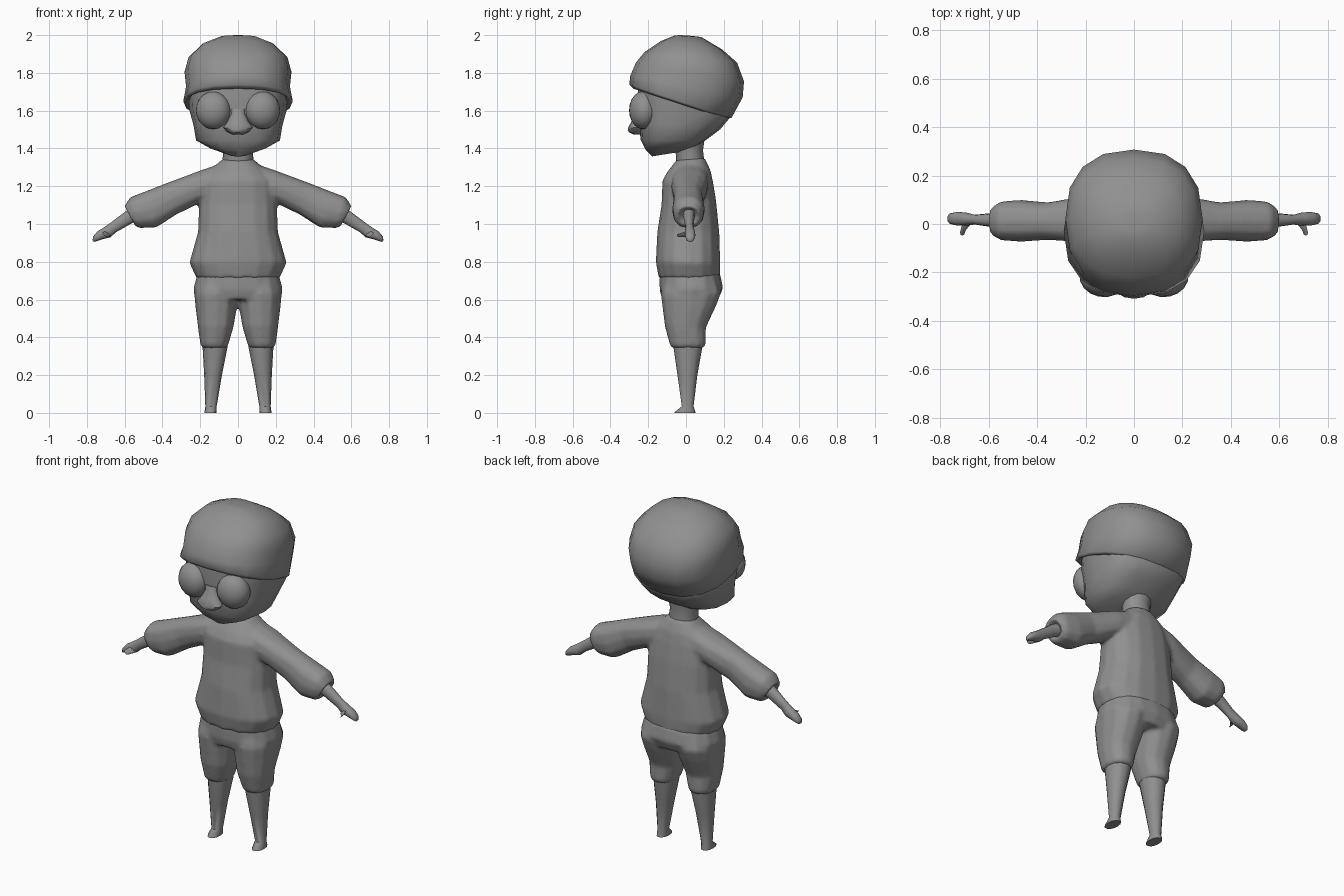
import bpy, bmesh
from math import cos, sin, pi, radians

grey = bpy.data.materials.new("dark_grey")
grey.diffuse_color = (.28, .28, .28, 1)


def finish(ob, name, mirror=False, angle=50):
    ob.name = name
    bpy.ops.object.select_all(action='DESELECT')
    ob.select_set(True)
    bpy.context.view_layer.objects.active = ob
    ob.data.materials.clear()
    ob.data.materials.append(grey)
    if mirror:
        ob.modifiers.new("Mirror", 'MIRROR').use_mirror_merge = False
        bpy.ops.object.modifier_apply(modifier="Mirror")
    bpy.ops.object.shade_smooth_by_angle(angle=radians(angle))
    return ob


def loft(name, rings, plane='yz', n=16, p=2.4, mirror=False, angle=50):
    """Skin superellipse rings. Ring: end a (2), end b (2), half width, sideways offset."""
    bm = bmesh.new()
    loops = []
    for a0, a1, b0, b1, hw, off in rings:
        loop = []
        for i in range(n):
            t = 2 * pi * i / n
            c, s = cos(t), sin(t)
            u = abs(c) ** (2 / p) * (1 if c > 0 else -1)
            v = abs(s) ** (2 / p) * (1 if s > 0 else -1)
            q0 = (a0 + b0) / 2 + u * (a0 - b0) / 2
            q1 = (a1 + b1) / 2 + u * (a1 - b1) / 2
            side = off + v * hw
            loop.append(bm.verts.new((side, q0, q1) if plane == 'yz' else (q0, side, q1)))
        loops.append(loop)
    for l0, l1 in zip(loops, loops[1:]):
        for i in range(n):
            j = (i + 1) % n
            bm.faces.new((l0[i], l0[j], l1[j], l1[i]))
    bm.faces.new(loops[0])
    bm.faces.new(loops[-1])
    bmesh.ops.recalc_face_normals(bm, faces=bm.faces)
    me = bpy.data.meshes.new(name)
    bm.to_mesh(me)
    bm.free()
    ob = bpy.data.objects.new(name, me)
    bpy.context.collection.objects.link(ob)
    return finish(ob, name, mirror, angle)


def blend(name, main, other, voxel=.011, rounds=6):
    """Fuse two overlapping parts into one softly blended garment."""
    bpy.ops.object.select_all(action='DESELECT')
    main.select_set(True)
    other.select_set(True)
    bpy.context.view_layer.objects.active = main
    bpy.ops.object.join()
    main.modifiers.clear()
    rm = main.modifiers.new("Remesh", 'REMESH')
    rm.mode = 'VOXEL'
    rm.voxel_size = voxel
    sm = main.modifiers.new("Smooth", 'SMOOTH')
    sm.factor = .5
    sm.iterations = rounds
    for m in ("Remesh", "Smooth"):
        bpy.ops.object.modifier_apply(modifier=m)
    return finish(main, name, angle=70)


# Hat, tilted back, with a turned-in rim
loft("hat", [
    (-.25, 1.735, .20, 1.585, .25, 0),
    (-.28, 1.717, .20, 1.56, .278, 0),
    (-.30, 1.738, .24, 1.56, .29, 0),
    (-.295, 1.785, .30, 1.67, .275, 0),
    (-.265, 1.855, .307, 1.755, .283, 0),
    (-.22, 1.91, .27, 1.855, .262, 0),
    (-.13, 1.97, .19, 1.925, .195, 0),
    (-.06, 1.998, .08, 1.99, .09, 0),
    (-.03, 2.0, .03, 1.996, .03, 0)], p=2.4, angle=100)

# Head and jaw
loft("head", [
    (-.18, 1.358, -.01, 1.385, .05, 0),
    (-.215, 1.395, .06, 1.415, .155, 0),
    (-.24, 1.445, .10, 1.44, .222, 0),
    (-.25, 1.54, .18, 1.50, .235, 0),
    (-.26, 1.65, .23, 1.56, .258, 0),
    (-.25, 1.75, .22, 1.62, .26, 0)], p=2.7)

# Neck
loft("neck", [
    (-.06, 1.42, .10, 1.46, .09, 0),
    (-.055, 1.38, .09, 1.39, .078, 0),
    (-.05, 1.31, .10, 1.31, .085, 0)], n=12, p=2)

# Goggle lenses
bpy.ops.mesh.primitive_uv_sphere_add(segments=16, ring_count=10)
lens = bpy.context.object
lens.scale = (.094, .074, .1)
lens.rotation_euler = (0, 0, radians(12))
lens.location = (.131, -.227, 1.602)
bpy.ops.object.transform_apply(location=True, rotation=True, scale=True)
finish(lens, "goggle_lenses", mirror=True)

# Nose, starting at the bridge between the lenses
loft("nose", [
    (-.262, 1.608, -.22, 1.608, .042, 0),
    (-.272, 1.585, -.22, 1.585, .036, 0),
    (-.29, 1.54, -.22, 1.55, .055, 0),
    (-.308, 1.507, -.22, 1.515, .078, 0),
    (-.305, 1.487, -.22, 1.49, .058, 0),
    (-.28, 1.475, -.22, 1.475, .03, 0)], n=12, p=2)

# Shirt body and puffy sleeves with a turned-in cuff
shirt = loft("shirt", [
    (-.05, 1.34, .10, 1.35, .08, 0),
    (-.10, 1.275, .13, 1.285, .155, 0),
    (-.125, 1.23, .144, 1.22, .195, 0),
    (-.13, 1.10, .16, 1.12, .207, 0),
    (-.152, .96, .176, .96, .212, 0),
    (-.16, .80, .182, .79, .258, 0),
    (-.145, .715, .18, .715, .222, 0)], p=2.3)
sleeves = loft("sleeves", [
    (.05, 1.335, .06, 1.12, .10, .022),
    (.20, 1.284, .19, 1.115, .098, .02),
    (.385, 1.215, .325, 1.05, .078, .012),
    (.50, 1.17, .433, .98, .087, .013),
    (.569, 1.144, .525, .978, .081, .013),
    (.606, 1.09, .553, .993, .06, .012),
    (.57, 1.08, .54, 1.02, .035, .015)], plane='xz', n=12, mirror=True)
blend("shirt", shirt, sleeves)

# Shorts: hips fused with two legs
hips = loft("shorts", [
    (-.14, .74, .18, .74, .215, 0),
    (-.14, .65, .197, .66, .238, 0),
    (-.127, .60, .17, .60, .228, 0)], p=2.4)
trouser_legs = loft("shorts_legs", [
    (-.12, .70, .17, .70, .095, .112),
    (-.135, .63, .187, .635, .116, .116),
    (-.127, .57, .162, .57, .112, .115),
    (-.113, .46, .106, .45, .095, .118),
    (-.087, .36, .107, .365, .075, .125),
    (-.075, .343, .095, .343, .066, .124)], n=12, p=2.3, mirror=True)
blend("shorts", hips, trouser_legs)

# Bare legs and feet
loft("legs", [
    (-.07, .40, .09, .40, .068, .122),
    (-.065, .34, .085, .34, .065, .122),
    (-.045, .20, .06, .20, .047, .132),
    (-.022, .035, .04, .035, .030, .143),
    (-.06, .004, .05, .004, .032, .145),
    (-.06, 0, .05, 0, .032, .145)], n=12, p=2.2, mirror=True)

# Forearms and mitten hands
loft("hands", [
    (.52, 1.11, .49, 1.03, .035, .015),
    (.595, 1.067, .56, 1.005, .03, .016),
    (.67, 1.01, .645, .957, .02, .018),
    (.705, .985, .675, .93, .027, .02),
    (.745, .96, .715, .92, .028, .022),
    (.766, .935, .75, .908, .022, .022),
    (.77, .915, .764, .905, .012, .022)], plane='xz', n=12, p=2.2, mirror=True)

# Thumbs
loft("thumbs", [
    (.70, .965, .67, .935, .016, .01),
    (.713, .957, .69, .93, .014, -.015),
    (.718, .95, .698, .93, .012, -.036)], plane='xz', n=8, p=2, mirror=True)
